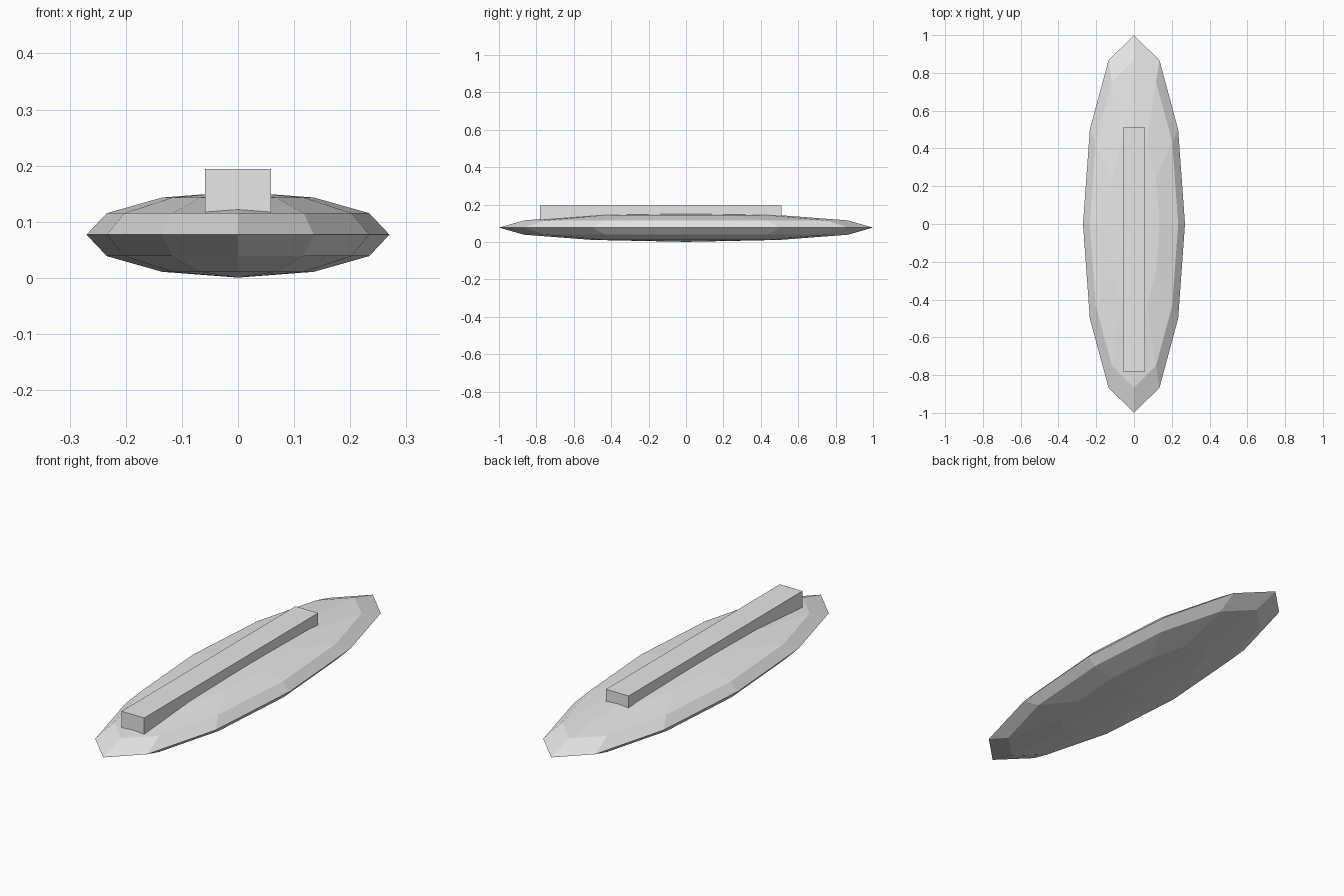
import bpy
import bmesh
from mathutils import Matrix, Vector

cube = bpy.data.objects.get("Cube")
if cube:
    bpy.data.objects.remove(cube, do_unlink=True)

# Single light grey paint
grey = bpy.data.materials.new("light_grey")
grey.use_nodes = True
colour = (0.8, 0.8, 0.8, 1.0)
grey.diffuse_color = colour
grey.node_tree.nodes["Principled BSDF"].inputs["Base Color"].default_value = colour


def add_part(name, build, centre, scale):
    """Make a flat-shaded object from a bmesh builder, scaled then moved."""
    bm = bmesh.new()
    build(bm)
    bmesh.ops.transform(
        bm, verts=bm.verts,
        matrix=Matrix.Translation(centre) @ Matrix.Diagonal((*scale, 1.0)))
    mesh = bpy.data.meshes.new(name)
    bm.to_mesh(mesh)
    bm.free()
    mesh.materials.append(grey)
    obj = bpy.data.objects.new(name, mesh)
    bpy.context.collection.objects.link(obj)
    return obj


# Faceted, flattened hull
add_part(
    "hull",
    lambda bm: bmesh.ops.create_uvsphere(bm, u_segments=12, v_segments=6, radius=1),
    Vector((0, 0, 0.077)), (0.27, 1.0, 0.0765))

# Long rail sunk into the top of the hull
front, back, bottom, top = -0.78, 0.51, 0.1, 0.194
add_part(
    "top_rail",
    lambda bm: bmesh.ops.create_cube(bm, size=1),
    Vector((0, (front + back) / 2, (bottom + top) / 2)),
    (0.118, back - front, top - bottom))
